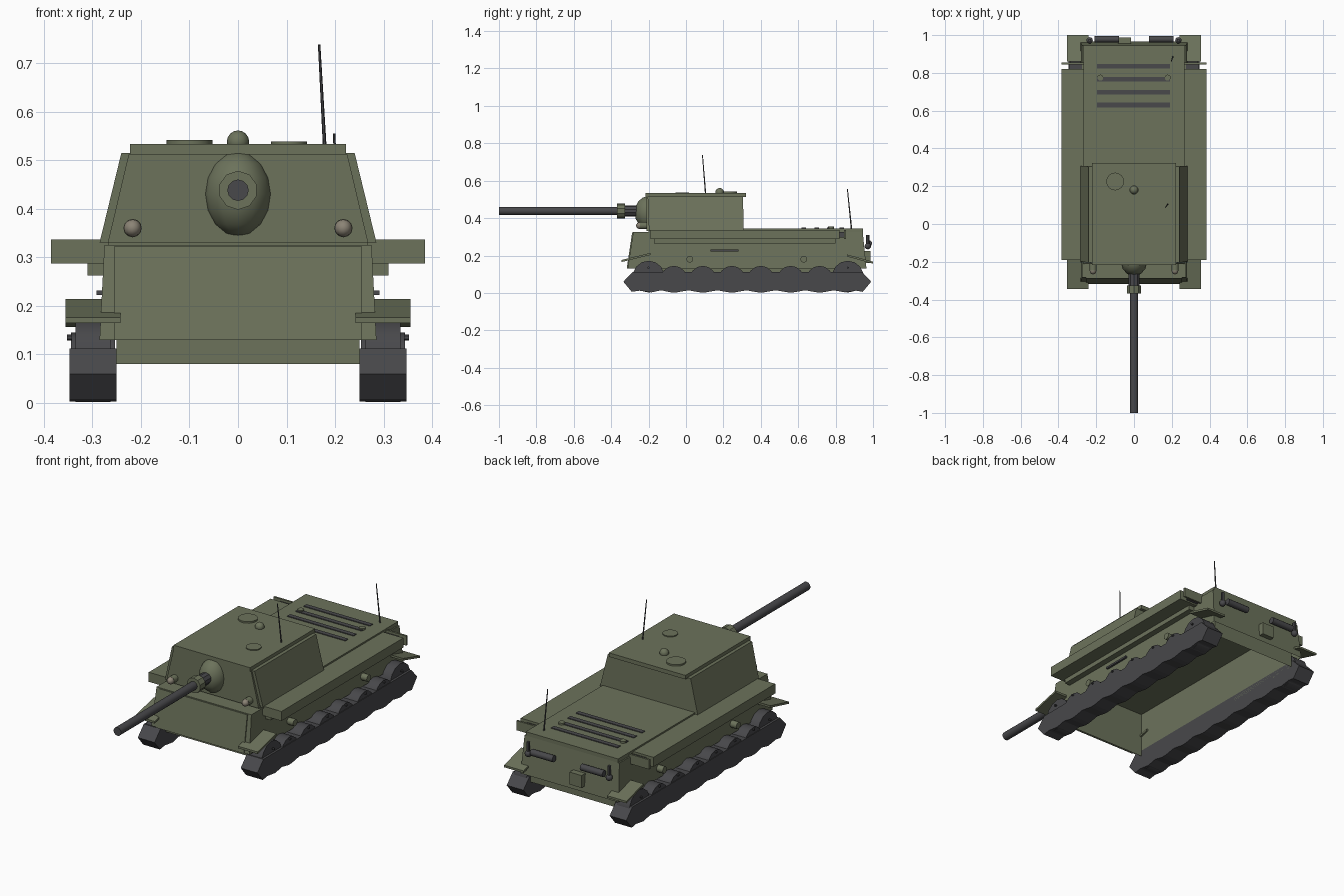
import bpy, bmesh, math
from mathutils import Vector

if "Cube" in bpy.data.objects:
    bpy.data.objects.remove(bpy.data.objects["Cube"])


def material(name, rgb):
    m = bpy.data.materials.new(name)
    m.diffuse_color = (*rgb, 1)
    m.use_nodes = True
    m.node_tree.nodes["Principled BSDF"].inputs["Base Color"].default_value = m.diffuse_color
    return m


OLIVE = material("olive", (0.15, 0.17, 0.105))
DARK = material("dark_metal", (0.065, 0.065, 0.07))
LENS = material("lens", (0.26, 0.23, 0.18))


def finish(name, bm, mat, smooth=False):
    bmesh.ops.recalc_face_normals(bm, faces=bm.faces)
    me = bpy.data.meshes.new(name)
    bm.to_mesh(me)
    bm.free()
    me.materials.append(mat)
    ob = bpy.data.objects.new(name, me)
    bpy.context.collection.objects.link(ob)
    if smooth:
        bpy.context.view_layer.objects.active = ob
        ob.select_set(True)
        bpy.ops.object.shade_smooth_by_angle(angle=math.radians(35))
        ob.select_set(False)
    return ob


def box(name, x, y, z, mat=OLIVE, top=None, open_bottom=False):
    """Box from ranges; top=(x range, y range) tapers the upper face."""
    bm = bmesh.new()
    tx, ty = top or (x, y)
    rings = []
    for rx, ry, h in ((x, y, z[0]), (tx, ty, z[1])):
        rings.append([bm.verts.new((rx[i], ry[j], h))
                      for i, j in ((0, 0), (1, 0), (1, 1), (0, 1))])
    lo, hi = rings
    bm.faces.new(hi)
    if not open_bottom:
        bm.faces.new(lo[::-1])
    for i in range(4):
        j = (i + 1) % 4
        bm.faces.new((lo[i], lo[j], hi[j], hi[i]))
    return finish(name, bm, mat)


def prism(name, profile, x, mat=OLIVE):
    """Side profile of (y, z) points pulled along x."""
    bm = bmesh.new()
    face = bm.faces.new([bm.verts.new((x[0], y, z)) for y, z in profile])
    ext = bmesh.ops.extrude_face_region(bm, geom=[face])
    verts = [v for v in ext["geom"] if isinstance(v, bmesh.types.BMVert)]
    bmesh.ops.translate(bm, verts=verts, vec=(x[1] - x[0], 0, 0))
    return finish(name, bm, mat)


def rod(name, a, b, r, mat=OLIVE, sides=12, r2=None, smooth=True):
    """Cylinder or cone between two points."""
    a, b = Vector(a), Vector(b)
    bm = bmesh.new()
    bmesh.ops.create_cone(bm, cap_ends=True, segments=sides, radius1=r,
                          radius2=r if r2 is None else r2, depth=(b - a).length)
    ob = finish(name, bm, mat, smooth)
    ob.location = (a + b) / 2
    ob.rotation_mode = 'QUATERNION'
    ob.rotation_quaternion = (b - a).to_track_quat('Z', 'Y')
    return ob


def ball(name, c, size, mat=OLIVE):
    bm = bmesh.new()
    bmesh.ops.create_uvsphere(bm, u_segments=12, v_segments=8, radius=1)
    ob = finish(name, bm, mat, True)
    ob.location, ob.scale = c, size
    return ob


def span(s, a, b):
    return tuple(sorted((s * a, s * b)))


# Hull shell, open underneath, with lower tub and decks
box("hull", (-.285, .285), (-.312, .965), (.13, .325),
    top=((-.275, .275), (-.282, .945)), open_bottom=True)
box("lower_tub", (-.25, .25), (-.24, .93), (.08, .32), open_bottom=True)
box("front_plate", (-.255, .255), (-.317, -.300), (.13, .322),
    top=((-.255, .255), (-.288, -.275)))
box("engine_deck", (-.268, .268), (-.20, .945), (.32, .345))

# Fighting compartment with sloped sides and roof slab
box("compartment", (-.285, .285), (-.198, .308), (.33, .515),
    top=((-.24, .24), (-.205, .305)))
box("compartment_front", (-.268, .268), (-.212, -.195), (.33, .512),
    top=((-.225, .225), (-.212, -.195)))
box("roof_plate", (-.222, .222), (-.217, .322), (.512, .533))

# Roof fittings
rod("large_hatch", (-.10, .225, .53), (-.10, .225, .541), .047, sides=16)
rod("small_hatch", (.105, -.02, .53), (.105, -.02, .538), .037, sides=16)
ball("periscope_dome", (0, .18, .538), (.023, .023, .023))
rod("front_antenna", (.18, .107, .50), (.167, .088, .738), .004, DARK, 6, .0025)
rod("rear_antenna", (.205, .885, .34), (.198, .863, .555), .004, DARK, 6, .0025)

# Gun
ball("mantlet", (0, -.20, .43), (.07, .075, .0875))
rod("gun_sleeve", (0, -.34, .438), (0, -.24, .438), .03, DARK, 10)
rod("gun_collar", (0, -.368, .438), (0, -.325, .438), .04, OLIVE, 10)
rod("gun_barrel", (0, -1, .438), (0, -.34, .438), .022, DARK, 12)

# Deck grilles
for i in range(4):
    y = .63 + i * .068
    box("deck_grille", (-.195, .19), (y - .012, y + .012), (.34, .349), DARK)

# Rear storage box
box("rear_box", (-.085, -.015), (.95, .987), (.16, .225))

# Running gear layout
wheels = [-.2, -.065, .09, .245, .40, .56, .715, .865]
bottom = [(-.29, .006), (-.25, .012)]
for a, b in zip(wheels, wheels[1:]):
    bottom += [(a + .015, .003), ((a + b) / 2, .014), (b - .015, .003)]
bottom += [(.91, .012), (.945, .006)]
track = bottom + [(.99, .06), (.94, .112), (-.285, .112), (-.335, .06)]

for s in (-1, 1):
    # Tracks and road wheels
    prism("track", track, span(s, .25, .347), DARK)
    for i, y in enumerate(wheels):
        end = i in (0, len(wheels) - 1)
        r, z, inset = (.085, .087, .012) if end else (.07, .075, .003)
        rod("road_wheel", (s * (.25 + inset), y, z), (s * (.347 - inset), y, z),
            r, DARK, 14)
        rod("wheel_bolt", (s * .342, y, .135), (s * .352, y, .135), .006, DARK, 6)

    # Side shelves, brackets and sloped mudguards
    box("side_shelf", span(s, .265, .385), (-.19, .82), (.287, .337))
    box("shelf_bracket", span(s, .27, .31), (-.17, .80), (.263, .29))
    box("rear_shelf_plate", span(s, .25, .385), (.845, .855), (.287, .337))
    box("rear_bracket", span(s, .27, .345), (.82, .845), (.295, .325), DARK)
    prism("front_mudguard", [(-.345, .165), (-.345, .176), (-.19, .214), (-.19, .203)],
          span(s, .242, .355))
    prism("rear_mudguard", [(.86, .195), (.86, .206), (1.0, .167), (1.0, .156)],
          span(s, .242, .355))

    # Side fittings
    box("side_hatch", span(s, .275, .290), (.57, .66), (.265, .30))
    box("side_rail", span(s, .275, .291), (.13, .28), (.222, .232), DARK)
    for y in (.02, .63):
        rod("side_roller", (s * .27, y, .18), (s * .318, y, .18), .018)

    # Headlights
    rod("headlight_body", (s * .217, -.245, .36), (s * .217, -.20, .36), .019)
    ball("headlight_lens", (s * .217, -.247, .36), (.018, .020, .018), LENS)

    # Rear exhausts, tow posts and deck knobs
    rod("exhaust", (s * .08, .978, .265), (s * .21, .978, .265), .017, DARK)
    rod("tow_post", (s * .235, .972, .25), (s * .235, .972, .31), .009, DARK, 8)
    ball("tow_post_foot", (s * .235, .972, .25), (.017, .017, .017), DARK)
    rod("deck_knob", (s * .178, .775, .34), (s * .178, .775, .355), .016)
